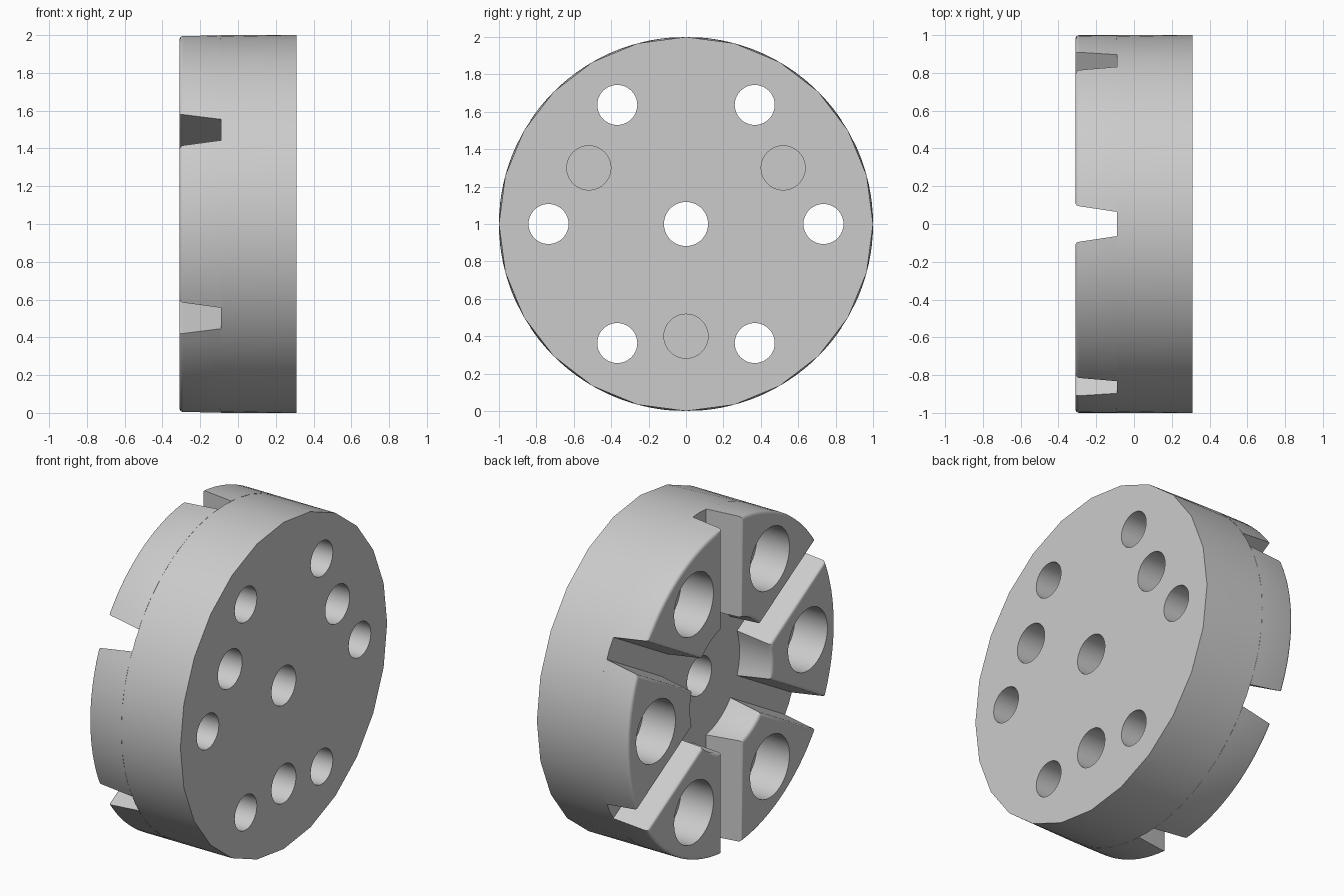
import bpy, bmesh, math
from math import pi, sin, cos, asin, radians

if "Cube" in bpy.data.objects:
    bpy.data.objects.remove(bpy.data.objects["Cube"], do_unlink=True)

# Main sizes: the axis of the disc runs along x
FRONT, FLOOR, BACK = -0.31, -0.09, 0.31
RIM, HUB, BOLT_R = 1.0, 0.39, 0.735
FILLET = 0.02

grey = bpy.data.materials.new("plain grey")
grey.use_nodes = True
grey.diffuse_color = (0.6, 0.6, 0.6, 1)
grey.node_tree.nodes["Principled BSDF"].inputs["Base Color"].default_value = (0.6, 0.6, 0.6, 1)


def polar(x, r, a):
    return (x, r * cos(a), 1 + r * sin(a))


def loop(bm, pts):
    return [bm.verts.new(p) for p in pts]


def circle(bm, x, r, n, centre_r=0.0, centre_a=0.0):
    cy, cz = centre_r * cos(centre_a), 1 + centre_r * sin(centre_a)
    return loop(bm, [(x, cy + r * cos(2 * pi * i / n), cz + r * sin(2 * pi * i / n))
                     for i in range(n)])


def wall(bm, a, b):
    n = len(a)
    for i in range(n):
        j = (i + 1) % n
        bm.faces.new((a[i], a[j], b[j], b[i]))


def cap(bm, loops):
    """Flat face bounded by the first loop, with the others as holes."""
    edges = []
    for lp in loops:
        for i in range(len(lp)):
            pair = (lp[i], lp[(i + 1) % len(lp)])
            edges.append(bm.edges.get(pair) or bm.edges.new(pair))
    bmesh.ops.triangle_fill(bm, use_beauty=True, use_dissolve=False,
                            edges=edges, normal=(1, 0, 0))


def finish(bm, name):
    bmesh.ops.recalc_face_normals(bm, faces=bm.faces[:])
    mesh = bpy.data.meshes.new(name)
    bm.to_mesh(mesh)
    bm.free()
    mesh.materials.append(grey)
    ob = bpy.data.objects.new(name, mesh)
    bpy.context.collection.objects.link(ob)
    bpy.ops.object.select_all(action='DESELECT')
    ob.select_set(True)
    bpy.context.view_layer.objects.active = ob
    bpy.ops.object.shade_smooth_by_angle(angle=radians(32))
    for p in mesh.polygons:          # keep the flat ends flat
        if abs(p.normal.x) > 0.999:
            p.use_smooth = False
    return ob


# Base disc: coarse rim at the back edge, finer rim at the slot floor
bm = bmesh.new()
N = 24
rim_back = circle(bm, BACK, RIM, N)
rim_floor = circle(bm, FLOOR, RIM, 2 * N)
for i in range(N):
    a0, a1 = rim_back[i], rim_back[(i + 1) % N]
    b0, b1, b2 = (rim_floor[(2 * i + k) % (2 * N)] for k in range(3))
    for tri in ((a0, b0, b1), (a0, b1, a1), (a1, b1, b2)):
        bm.faces.new(tri)
back_loops, floor_loops = [rim_back], [rim_floor]

# Through holes: centre bore and six bolt holes
holes = [(0.118, 0, 0)] + [(0.107, BOLT_R, k * pi / 3) for k in range(6)]
for r, cr, ca in holes:
    h0, h1 = circle(bm, BACK, r, 40, cr, ca), circle(bm, FLOOR, r, 40, cr, ca)
    wall(bm, h0, h1)
    back_loops.append(h0)
    floor_loops.append(h1)

# Three blind holes in the back
for deg in (30, 150, 270):
    h0 = circle(bm, BACK, 0.118, 40, 0.6, radians(deg))
    h1 = circle(bm, 0.0, 0.118, 40, 0.6, radians(deg))
    wall(bm, h0, h1)
    bm.faces.new(h1)
    back_loops.append(h0)
cap(bm, back_loops)
cap(bm, floor_loops)
finish(bm, "base_disc")


def block_outline(x, slot, inset, mid):
    """Wedge between two slots: outer arc, then inner arc back."""
    w, ro, ri = slot + inset, RIM - inset, HUB + inset
    ao, ai = pi / 6 - asin(w / ro), pi / 6 - asin(w / ri)
    outer = [polar(x, ro, mid - ao + 2 * ao * i / 16) for i in range(17)]
    inner = [polar(x, ri, mid + ai - 2 * ai * i / 8) for i in range(9)]
    return outer + inner


# Six raised blocks with tapered slots, rounded edges and counterbores
for k in range(6):
    mid = k * pi / 3
    bm = bmesh.new()
    levels = [(FLOOR, 0.064, 0.0)]
    for s in range(5):
        t = s * pi / 8
        levels.append((FRONT + FILLET * (1 - sin(t)), 0.094, FILLET * (1 - cos(t))))
    rings = [loop(bm, block_outline(x, w, d, mid)) for x, w, d in levels]
    for a, b in zip(rings, rings[1:]):
        wall(bm, a, b)
    bore_top = circle(bm, FRONT, 0.19, 48, BOLT_R, mid)
    bore_low = circle(bm, FLOOR, 0.19, 48, BOLT_R, mid)
    wall(bm, bore_top, bore_low)
    cap(bm, [rings[-1], bore_top])
    cap(bm, [rings[0], bore_low])
    finish(bm, f"block_{k + 1}")
